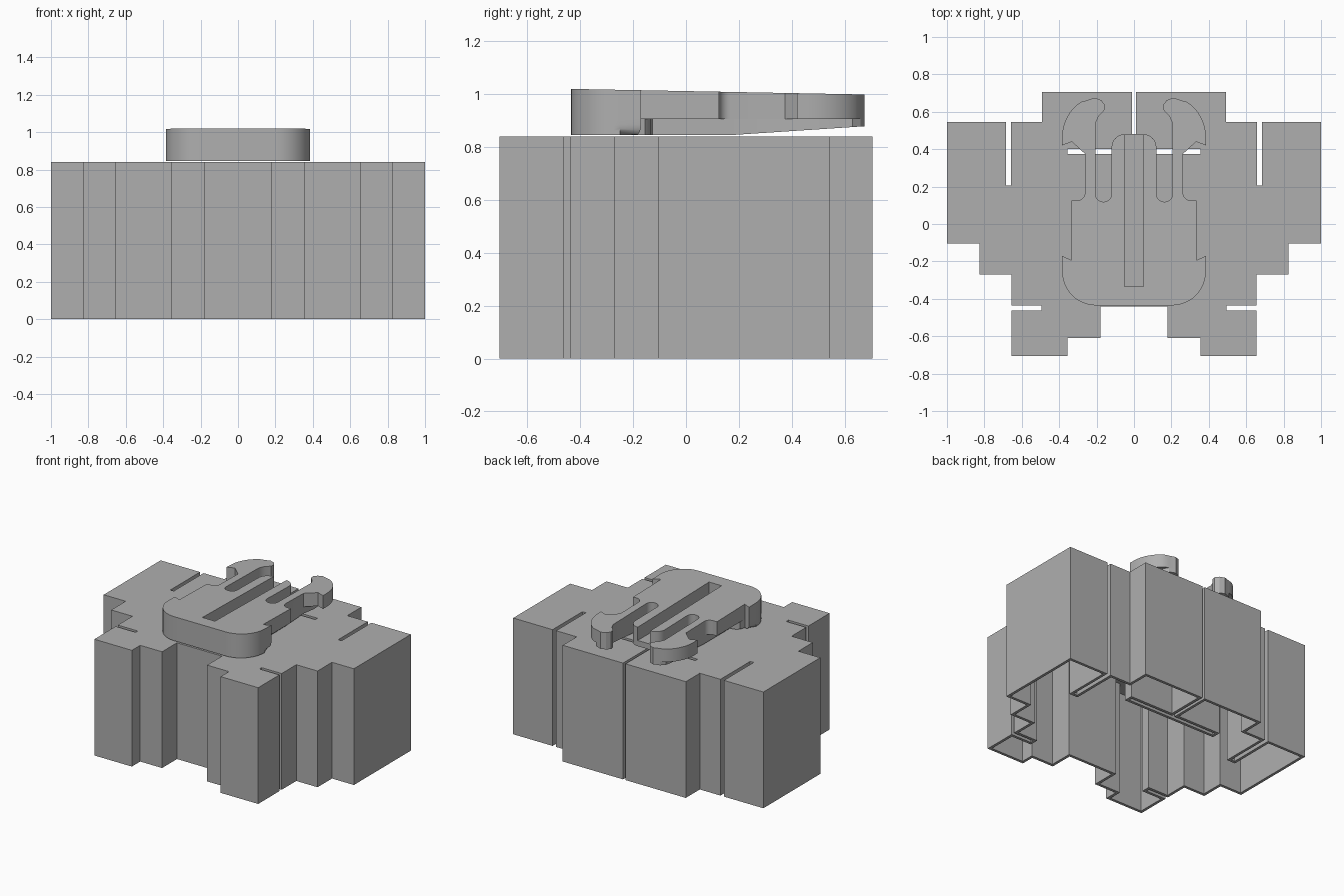
import bpy, bmesh
from math import cos, sin, radians
from mathutils import Vector

cube = bpy.data.objects.get("Cube")
if cube:
    bpy.data.objects.remove(cube, do_unlink=True)

grey = bpy.data.materials.new("plain grey")
grey.use_nodes = True
colour = (0.43, 0.43, 0.43, 1)
grey.diffuse_color = colour
grey.node_tree.nodes["Principled BSDF"].inputs["Base Color"].default_value = colour


def mirrored(half):
    """Close a right-hand outline with its left-hand copy."""
    return half + [(-x, y) for x, y in reversed(half) if x > 0]


def arc(cx, cy, rx, ry, start, end, steps=8):
    angles = [radians(start + (end - start) * i / steps) for i in range(steps + 1)]
    return [(cx + rx * cos(a), cy + ry * sin(a)) for a in angles]


def inset(outline, t):
    """Offset a square-cornered outline inward."""
    result = []
    for i, p in enumerate(outline):
        p = Vector(p)
        a = (p - Vector(outline[i - 1])).normalized()
        b = (Vector(outline[(i + 1) % len(outline)]) - p).normalized()
        result.append((p.x - t * (a.y + b.y), p.y + t * (a.x + b.x)))
    return result


def ring(bm, outline, z):
    return [bm.verts.new((x, y, z)) for x, y in outline]


def bridge(bm, a, b):
    for i in range(len(a)):
        j = (i + 1) % len(a)
        bm.faces.new((a[i], a[j], b[j], b[i]))


def prism(outline, z0, z1):
    bm = bmesh.new()
    low, high = ring(bm, outline, z0), ring(bm, outline, z1)
    bridge(bm, low, high)
    bm.faces.new(high)
    bm.faces.new(low[::-1])
    return bm


def finish(bm, name, smooth=False):
    bmesh.ops.recalc_face_normals(bm, faces=bm.faces[:])
    mesh = bpy.data.meshes.new(name)
    bm.to_mesh(mesh)
    bm.free()
    mesh.materials.append(grey)
    obj = bpy.data.objects.new(name, mesh)
    bpy.context.collection.objects.link(obj)
    if smooth:
        bpy.ops.object.select_all(action="DESELECT")
        obj.select_set(True)
        bpy.context.view_layer.objects.active = obj
        bpy.ops.object.shade_smooth_by_angle(angle=radians(30))
    return obj


# Stepped hollow shell, open underneath, with slots running through it
HEIGHT, WALL = 0.84, 0.02
shell_outline = mirrored([
    (0.18, -0.44), (0.18, -0.61), (0.355, -0.61), (0.355, -0.705),
    (0.655, -0.705), (0.655, -0.462), (0.495, -0.462), (0.495, -0.437),
    (0.655, -0.437), (0.655, -0.27), (0.825, -0.27), (0.825, -0.105),
    (1, -0.105), (1, 0.545), (0.685, 0.545), (0.685, 0.205),
    (0.657, 0.205), (0.657, 0.545), (0.492, 0.545), (0.492, 0.705),
    (0.01, 0.705), (0.01, 0.4), (0.355, 0.4), (0.355, 0.375)])
cavity = inset(shell_outline, WALL)
bm = bmesh.new()
outer_low, outer_high = ring(bm, shell_outline, 0), ring(bm, shell_outline, HEIGHT)
inner_low, inner_high = ring(bm, cavity, 0), ring(bm, cavity, HEIGHT - WALL)
bridge(bm, outer_low, outer_high)
bridge(bm, inner_high, inner_low)
bridge(bm, inner_low, outer_low)
bm.faces.new(outer_high)
bm.faces.new(inner_high[::-1])
finish(bm, "stepped_shell")

# Outline pieces shared by both layers of the clip
head = [(0, -0.435)] + arc(0.205, -0.25, 0.18, 0.185, -90, 0, 12) + [(0.385, -0.17), (0.335, -0.193)]
arm_tip = [(0.255, 0.66), (0.21, 0.675), (0.175, 0.662), (0.155, 0.635), (0.16, 0.605),
           (0.19, 0.575), (0.207, 0.535)]
side_slot = arc(0.163, 0.16, 0.044, 0.042, 0, -180, 10)
tongue = arc(0.05, 0.41, 0.07, 0.07, 0, 90, 6)
MIDDLE = 0.907

# Upper layer: wide plate, barbed arms and an open groove along the middle
plate = mirrored(
    head + [(0.335, 0.125)] + arc(0.305, 0.168, 0.043, 0.043, -90, -180, 6)
    + [(0.262, 0.375), (0.332, 0.44), (0.385, 0.42)]
    + arc(0.2, 0.46, 0.185, 0.215, 0, 65, 8) + arm_tip + side_slot + tongue
    + [(0.05, -0.335)])
bm = prism(plate, MIDDLE, 1.02)
for v in bm.verts:
    if v.co.z > 1:
        v.co.z -= (v.co.y + 0.435) * 0.019
finish(bm, "clip_plate", True)

# Lower layer: narrower base with a rounded front edge and rising arms
base = mirrored(
    head + [(0.325, -0.155), (0.3, -0.135), (0.262, -0.127), (0.262, 0.375), (0.285, 0.46),
            (0.285, 0.56), (0.28, 0.63)]
    + arm_tip + side_slot + tongue + [(0, 0.48)])
BOTTOM = 0.846
bm = prism(base, BOTTOM, MIDDLE)
rim = [e for e in bm.edges
       if all(v.co.z < BOTTOM + 0.001 and v.co.y < -0.165 and (abs(v.co.x) > 0.34 or v.co.y < -0.2)
              for v in e.verts)]
bmesh.ops.bevel(bm, geom=rim, offset=0.04, segments=5, profile=0.5, affect="EDGES")
bmesh.ops.bisect_plane(bm, geom=bm.verts[:] + bm.edges[:] + bm.faces[:],
                       plane_co=(0, 0.18, 0), plane_no=(0, 1, 0))
for v in bm.verts:
    if v.co.y > 0.18 and v.co.z < MIDDLE - 0.01:
        v.co.z += (v.co.y - 0.18) * 0.066
finish(bm, "clip_base", True)
